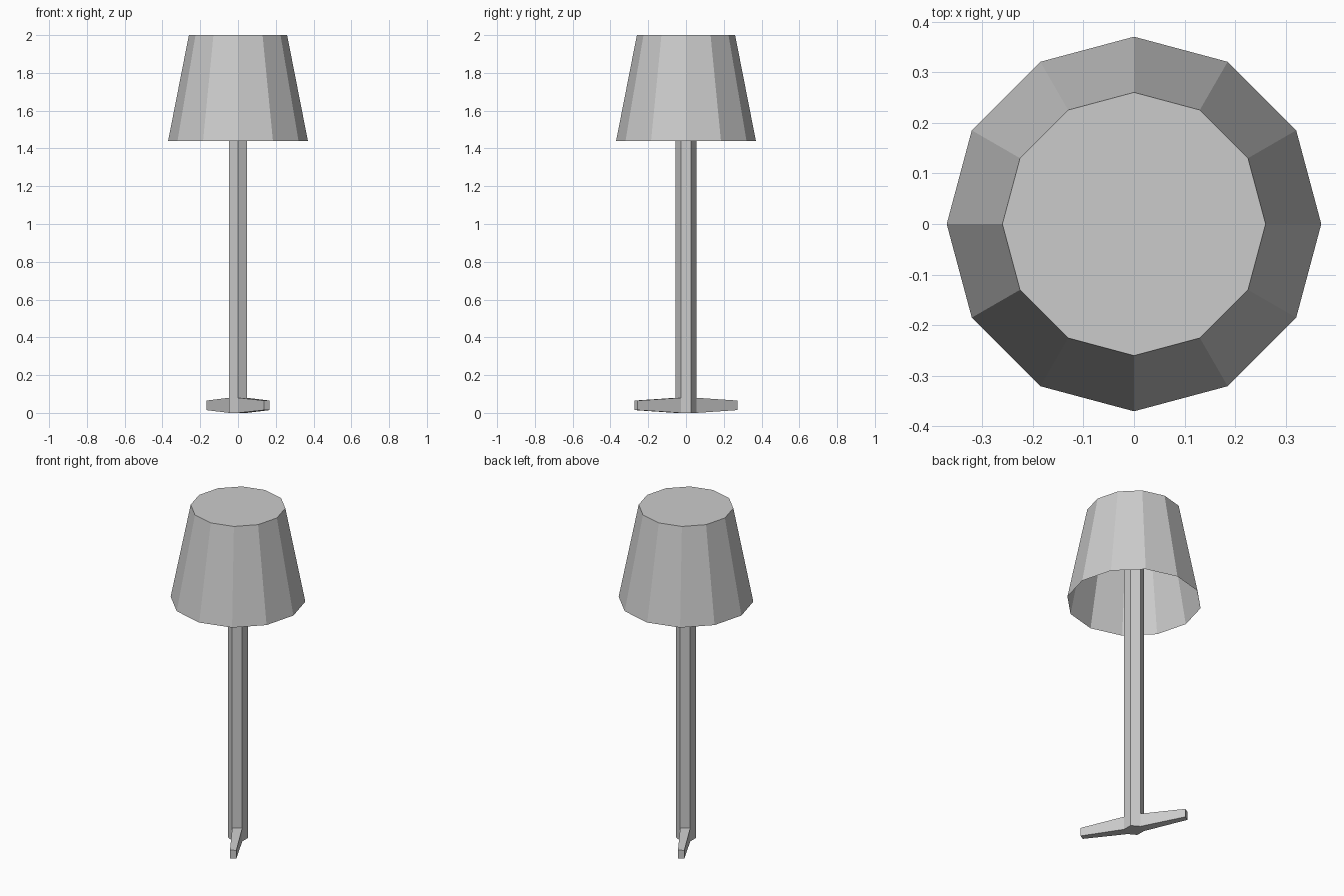
import bpy, bmesh
from math import sin, cos, pi
from mathutils import Vector

if "Cube" in bpy.data.objects:
    bpy.data.objects.remove(bpy.data.objects["Cube"])


def ring(bm, sides, radius, z, turn=0.0):
    return [bm.verts.new((radius * cos(turn + 2 * pi * i / sides),
                          radius * sin(turn + 2 * pi * i / sides), z)) for i in range(sides)]


def bridge(bm, low, high):
    n = len(low)
    return [bm.faces.new((low[i], low[(i + 1) % n], high[(i + 1) % n], high[i])) for i in range(n)]


def finish(bm, name):
    mesh = bpy.data.meshes.new(name)
    bm.to_mesh(mesh)
    bm.free()
    obj = bpy.data.objects.new(name, mesh)
    bpy.context.collection.objects.link(obj)
    return obj


# Shade: twelve-sided, open below, closed on top
bm = bmesh.new()
bottom = ring(bm, 12, 0.37, 1.44)
top = ring(bm, 12, 0.26, 2.0)
bridge(bm, bottom, top)
bm.faces.new(top)
finish(bm, "lamp_shade")

# Pole: hexagonal, with a short base section that carries the feet
bm = bmesh.new()
rings = [ring(bm, 6, 0.055, z, pi / 6) for z in (0.0, 0.08, 1.99)]
base_faces = bridge(bm, rings[0], rings[1])
bridge(bm, rings[1], rings[2])
bm.faces.new(rings[0][::-1])
bm.faces.new(rings[2])
bm.normal_update()

# Feet: two opposite base faces drawn outward and tapered
for angle in (-pi / 3, 2 * pi / 3):
    out = Vector((cos(angle), sin(angle), 0))
    face = max(base_faces, key=lambda f: f.normal.dot(out))
    base_faces.remove(face)
    tip = bmesh.ops.extrude_discrete_faces(bm, faces=[face])["faces"][0]
    centre = tip.calc_center_median()
    for v in tip.verts:
        v.co = out * 0.305 + Vector((0, 0, 0.04)) + (v.co - centre) * 0.63
finish(bm, "pole_and_feet")
